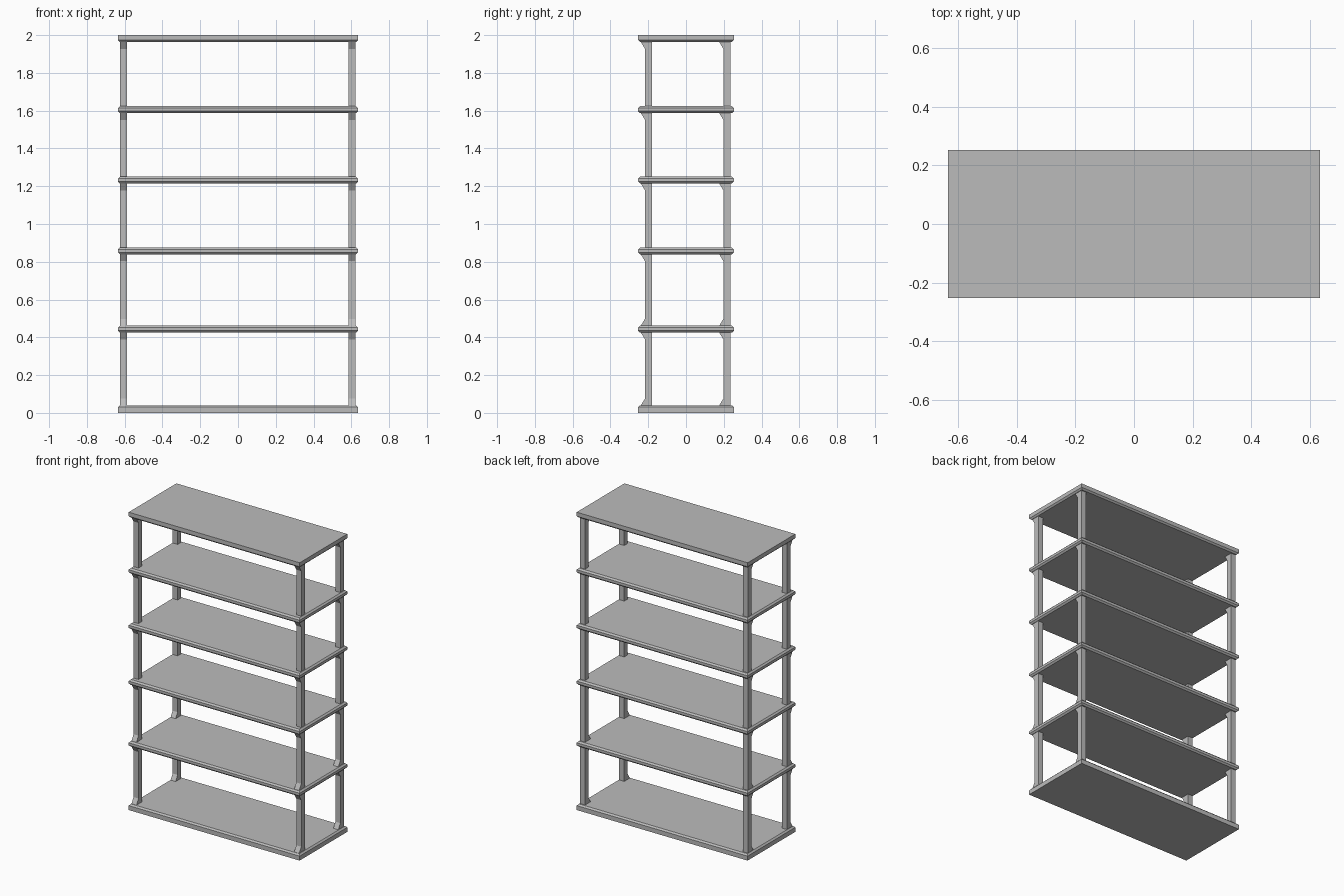
import bpy
import bmesh

cube = bpy.data.objects.get("Cube")
if cube:
    bpy.data.objects.remove(cube, do_unlink=True)

GREY = 0.5
metal = bpy.data.materials.new("plain grey")
metal.use_nodes = True
metal.diffuse_color = (GREY, GREY, GREY, 1)
metal.node_tree.nodes["Principled BSDF"].inputs["Base Color"].default_value = (GREY, GREY, GREY, 1)


def loft(name, sections):
    """Stack rectangular sections (x0, x1, y0, y1, z) into a closed solid."""
    bm = bmesh.new()
    rings = []
    for x0, x1, y0, y1, z in sections:
        corners = ((x0, y0), (x1, y0), (x1, y1), (x0, y1))
        rings.append([bm.verts.new((x, y, z)) for x, y in corners])
    for low, high in zip(rings, rings[1:]):
        for i in range(4):
            j = (i + 1) % 4
            bm.faces.new((low[i], low[j], high[j], high[i]))
    bm.faces.new(rings[0][::-1])
    bm.faces.new(rings[-1])
    mesh = bpy.data.meshes.new(name)
    bm.to_mesh(mesh)
    bm.free()
    mesh.materials.append(metal)
    obj = bpy.data.objects.new(name, mesh)
    bpy.context.collection.objects.link(obj)
    return obj


# Shelf boards: bottom and top heights
LEVELS = [(0, 0.04), (0.425, 0.462), (0.839, 0.876),
          (1.214, 1.251), (1.587, 1.624), (1.963, 2)]
HALF_W, HALF_D, CHAMFER = 0.635, 0.253, 0.01


def shelf_section(inset, z):
    w, d = HALF_W - inset, HALF_D - inset
    return (-w, w, -d, d, z)


last = len(LEVELS) - 1
for n, (low, high) in enumerate(LEVELS):
    sections = []
    # The base is flat underneath and the top board is flat above
    if n > 0:
        sections.append(shelf_section(CHAMFER, low))
    sections.append(shelf_section(0, low + (CHAMFER if n > 0 else 0)))
    sections.append(shelf_section(0, high - (CHAMFER if n < last else 0)))
    if n < last:
        sections.append(shelf_section(CHAMFER, high))
    loft(f"shelf_{n + 1}", sections)

# Posts between shelves, each flaring forward where it meets a board
POST, FLARE, FLARE_H = 0.037, 0.022, 0.036
for n in range(last):
    low, high = LEVELS[n][1], LEVELS[n + 1][0]
    for side, x in (("right", -0.624), ("left", 0.585)):
        for end, y in (("front", -0.217), ("back", 0.198)):
            def post_section(flare, z):
                return (x, x + POST, y - flare, y + POST, z)
            sections = [post_section(0, low)]
            if n < 2:
                sections = [post_section(FLARE, low), post_section(0, low + FLARE_H)]
            sections += [post_section(0, high - FLARE_H), post_section(FLARE, high)]
            loft(f"{end}_{side}_post_{n + 1}", sections)
